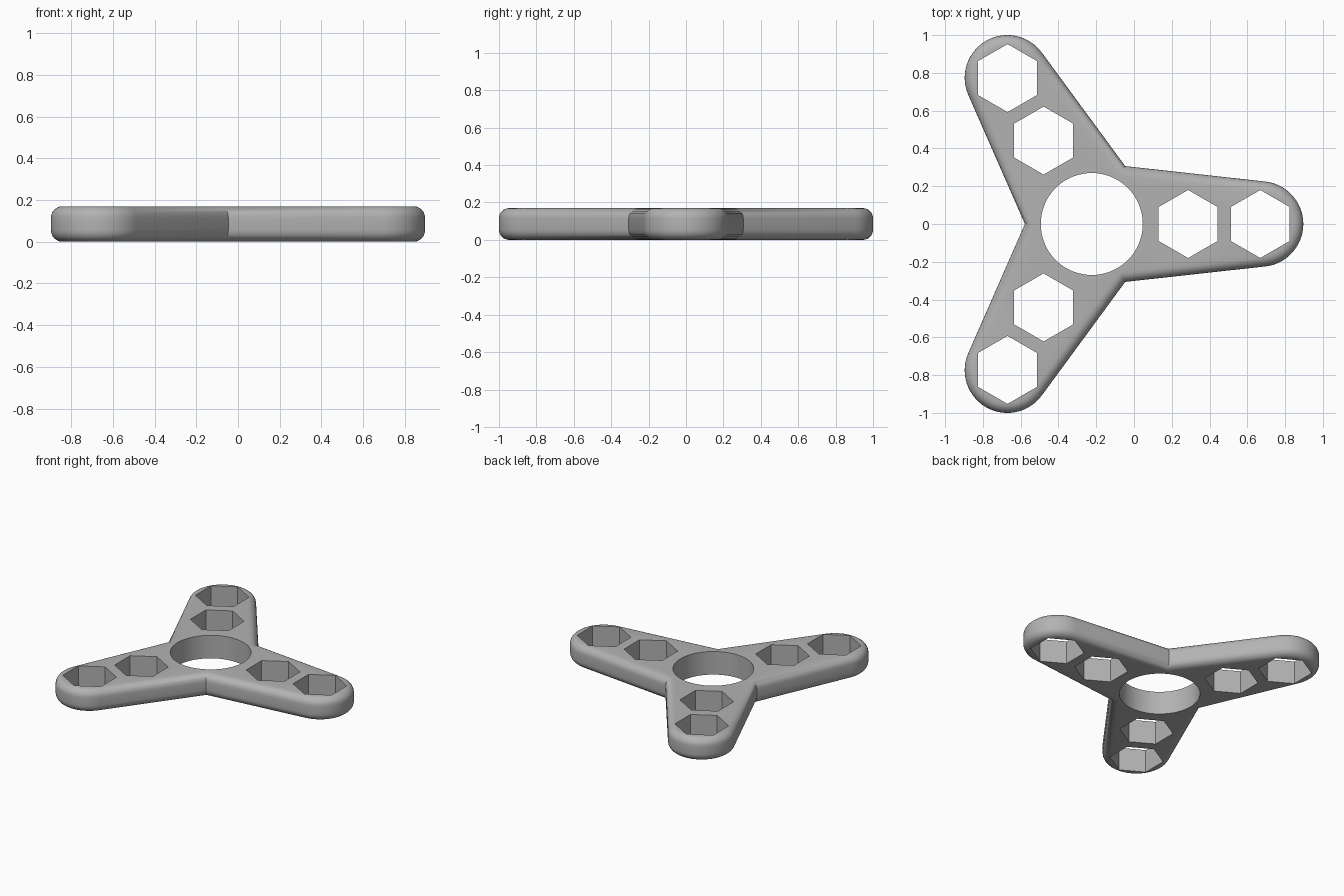
import bpy, bmesh, math
from math import sin, cos, radians, pi

if "Cube" in bpy.data.objects:
    bpy.data.objects.remove(bpy.data.objects["Cube"])

HEIGHT, FILLET = 0.17, 0.055
REACH, END_R = 0.894, 0.226        # arm length to end centre, end radius
CENTRE_X = -REACH / 4              # puts the overall bounds on the origin
TILT = radians(6.3)                # taper of the arm sides
HOLE_R, HEX_R = 0.27, 0.18
ARC_STEPS = 28

grey = bpy.data.materials.new("mid grey")
grey.diffuse_color = (0.45, 0.45, 0.45, 1)
grey.use_nodes = True
grey.node_tree.nodes["Principled BSDF"].inputs["Base Color"].default_value = grey.diffuse_color


def outline(inset):
    """Three tapered round-ended arms, moved inward by inset."""
    r = END_R - inset
    notch = (r + REACH * sin(TILT)) / cos(radians(30) - TILT)
    pts = []
    for k in range(3):
        turn = k * 2 * pi / 3
        local = []
        for i in range(ARC_STEPS + 1):
            a = (pi / 2 - TILT) * (2 * i / ARC_STEPS - 1)
            local.append((REACH + r * cos(a), r * sin(a)))
        local.append((notch * cos(pi / 3), notch * sin(pi / 3)))
        pts += [(CENTRE_X + x * cos(turn) - y * sin(turn),
                 x * sin(turn) + y * cos(turn)) for x, y in local]
    return pts


def add_object(name, bm):
    bmesh.ops.recalc_face_normals(bm, faces=bm.faces)
    mesh = bpy.data.meshes.new(name)
    bm.to_mesh(mesh)
    bm.free()
    mesh.materials.append(grey)
    obj = bpy.data.objects.new(name, mesh)
    bpy.context.collection.objects.link(obj)
    return obj


def add_prism(bm, x, y, radius, sides, start):
    """Upright prism passing right through the body."""
    rings = [[bm.verts.new((x + radius * cos(start + i * 2 * pi / sides),
                            y + radius * sin(start + i * 2 * pi / sides), z))
              for i in range(sides)] for z in (-0.1, HEIGHT + 0.1)]
    for ring in rings:
        bm.faces.new(ring)
    for i in range(sides):
        j = (i + 1) % sides
        bm.faces.new((rings[0][i], rings[0][j], rings[1][j], rings[1][i]))


# Body: stacked outlines with a quarter-round fillet at bottom and top
steps = 6
quarter = [(FILLET * (1 - sin(t)), FILLET * (1 - cos(t)))
           for t in (i * pi / 2 / steps for i in range(steps + 1))]
levels = [(inset, z) for inset, z in quarter]
levels += [(inset, HEIGHT - z) for inset, z in reversed(quarter)]
bm = bmesh.new()
rings = [[bm.verts.new((x, y, z)) for x, y in outline(inset)] for inset, z in levels]
for low, high in zip(rings, rings[1:]):
    for i in range(len(low)):
        j = (i + 1) % len(low)
        bm.faces.new((low[i], low[j], high[j], high[i]))
bm.faces.new(rings[0])
bm.faces.new(rings[-1])
body = add_object("spinner_body", bm)

# Cutter: round centre hole and two hexagonal pockets along each arm
bm = bmesh.new()
add_prism(bm, CENTRE_X, 0, HOLE_R, 64, 0)
for k in range(3):
    turn = k * 2 * pi / 3
    for dist in (0.51, 0.892):
        add_prism(bm, CENTRE_X + dist * cos(turn), dist * sin(turn),
                  HEX_R, 6, turn + pi / 6)
cutter = add_object("hole_cutter", bm)
cutter.hide_render = True

# Cut the holes, then smooth the rounded surfaces
bpy.context.view_layer.objects.active = body
body.select_set(True)
cut = body.modifiers.new("holes", "BOOLEAN")
cut.operation, cut.solver, cut.object = "DIFFERENCE", "EXACT", cutter
bpy.ops.object.modifier_apply(modifier=cut.name)
bpy.data.objects.remove(cutter)
bpy.ops.object.shade_smooth_by_angle(angle=radians(30))
